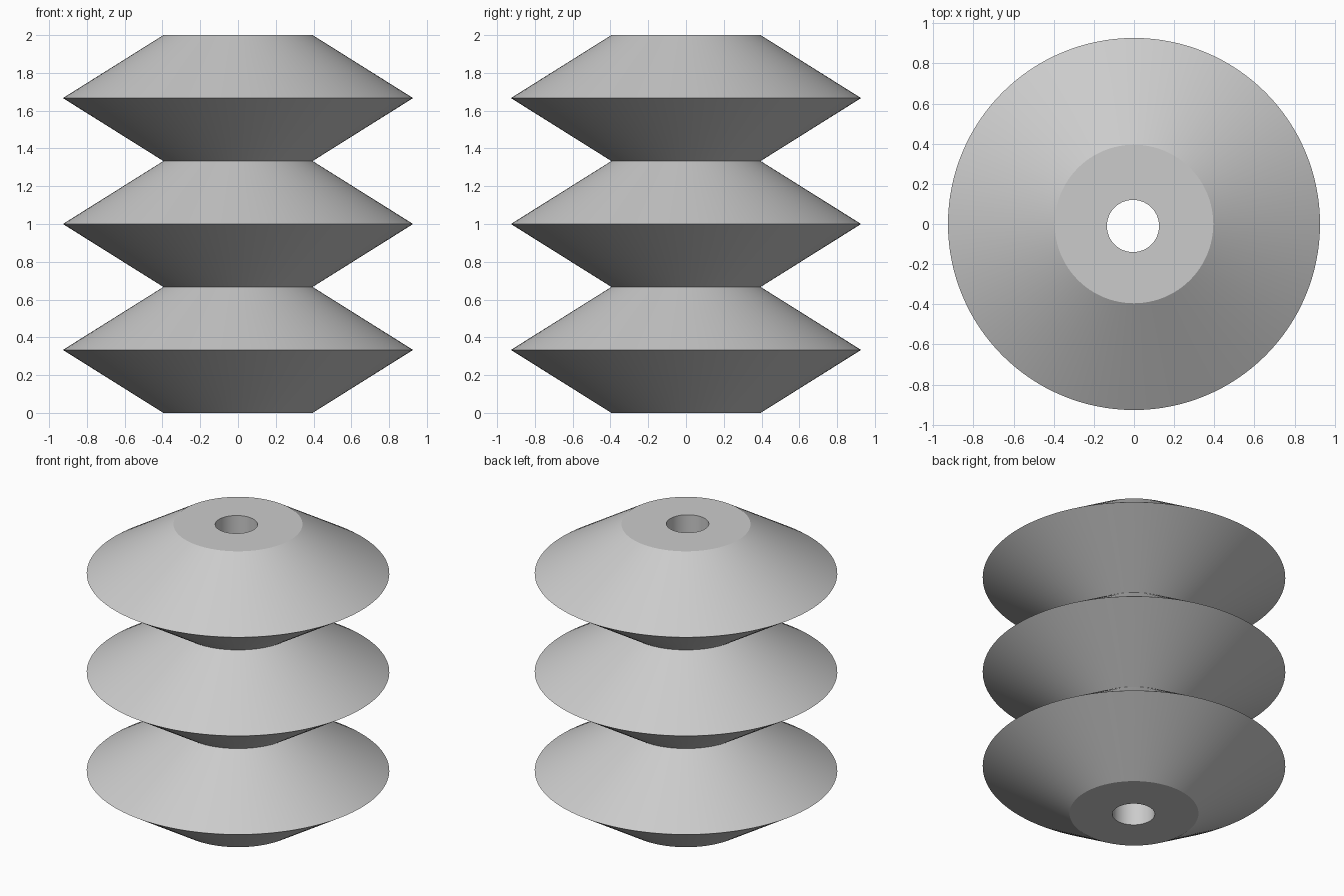
import bpy
import bmesh
from math import cos, sin, tau, radians

cube = bpy.data.objects.get("Cube")
if cube:
    bpy.data.objects.remove(cube, do_unlink=True)

SEGMENTS = 128
FOLDS = 3
HEIGHT = 2.0
NECK_RADIUS = 0.395
RIM_RADIUS = 0.927
BORE_RADIUS = 0.13
BORE_CENTRE = (-0.005, -0.01)

# Plain grey material
grey = bpy.data.materials.new("plain grey")
grey.use_nodes = True
colour = (0.6, 0.6, 0.6, 1.0)
grey.diffuse_color = colour
grey.node_tree.nodes["Principled BSDF"].inputs["Base Color"].default_value = colour

bm = bmesh.new()


def ring(radius, z, centre=(0, 0)):
    angles = [tau * i / SEGMENTS for i in range(SEGMENTS)]
    return [bm.verts.new((centre[0] + radius * cos(a), centre[1] + radius * sin(a), z))
            for a in angles]


def bridge(lower, upper):
    for i in range(SEGMENTS):
        j = (i + 1) % SEGMENTS
        bm.faces.new((lower[i], lower[j], upper[j], upper[i]))


# Zigzag outer wall, alternating narrow necks and wide rims
steps = FOLDS * 2
rings = [ring(RIM_RADIUS if i % 2 else NECK_RADIUS, HEIGHT * i / steps)
         for i in range(steps + 1)]

# Slightly off-centre bore, closing the loop through both flat ends
rings += [ring(BORE_RADIUS, z, BORE_CENTRE) for z in (HEIGHT, 0)]
for lower, upper in zip(rings, rings[1:] + rings[:1]):
    bridge(lower, upper)
bmesh.ops.recalc_face_normals(bm, faces=bm.faces[:])

mesh = bpy.data.meshes.new("bellows")
bm.to_mesh(mesh)
bm.free()
mesh.materials.append(grey)
bellows = bpy.data.objects.new("bellows", mesh)
bpy.context.collection.objects.link(bellows)

# Smooth around the cones, crisp at the folds
bpy.ops.object.select_all(action="DESELECT")
bellows.select_set(True)
bpy.context.view_layer.objects.active = bellows
bpy.ops.object.shade_smooth_by_angle(angle=radians(25))
